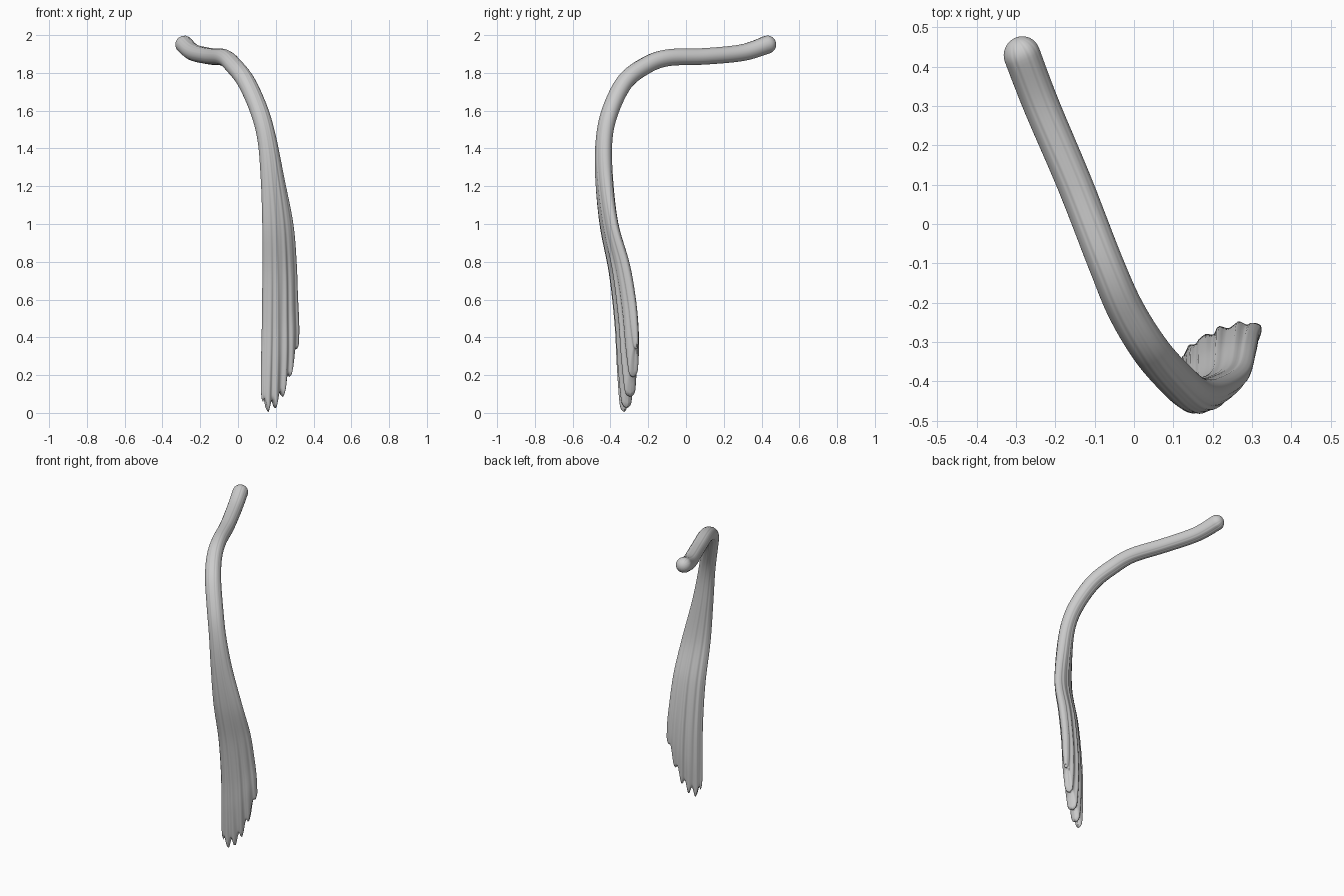
import bpy, bmesh, math
from mathutils import Vector

if "Cube" in bpy.data.objects:
    bpy.data.objects.remove(bpy.data.objects["Cube"])

# Stations along the tail: x, y, z, half width, half thickness, fan amount
STATIONS = [
    (-0.285, 0.430, 1.950, 0.047, 0.047, 0),
    (-0.235, 0.300, 1.908, 0.046, 0.044, 0),
    (-0.150, 0.100, 1.888, 0.045, 0.043, 0),
    (-0.072, -0.100, 1.880, 0.045, 0.044, 0),
    (-0.020, -0.220, 1.835, 0.047, 0.045, 0),
    (0.045, -0.325, 1.750, 0.049, 0.045, 0),
    (0.112, -0.400, 1.600, 0.050, 0.044, 0),
    (0.153, -0.433, 1.450, 0.052, 0.042, 0),
    (0.182, -0.434, 1.250, 0.065, 0.042, 0),
    (0.211, -0.408, 1.000, 0.088, 0.038, 0),
    (0.220, -0.352, 0.750, 0.097, 0.043, 0.15),
    (0.222, -0.320, 0.500, 0.102, 0.043, 0.40),
    (0.223, -0.308, 0.300, 0.108, 0.040, 0.65),
    (0.223, -0.303, 0.150, 0.109, 0.029, 0.90),
    (0.224, -0.301, 0.105, 0.106, 0.020, 0.98),
    (0.225, -0.300, 0.090, 0.100, 0.0, 1.0),
]
AROUND, STEPS = 96, 8
WIDE = Vector((0.92, 0.39, 0)).normalized()


def spline(i, t):
    n = len(STATIONS)
    a, b, c, d = (STATIONS[min(max(i + k, 0), n - 1)] for k in (-1, 0, 1, 2))
    return [0.5 * (2 * q + (r - p) * t + (2 * p - 5 * q + 4 * r - s) * t * t
                   + (3 * q - p - 3 * r + s) * t ** 3)
            for p, q, r, s in zip(a, b, c, d)]


rows = [spline(i, k / STEPS) for i in range(len(STATIONS) - 1) for k in range(STEPS)]
rows.append(list(STATIONS[-1]))

# Rounded tip ahead of the first station
axis = (Vector(STATIONS[0][:3]) - Vector(STATIONS[1][:3])).normalized()
cap = []
for k in range(8, 0, -1):
    a = k / 8.3 * math.pi / 2
    p = Vector(STATIONS[0][:3]) + axis * 0.047 * math.sin(a)
    r = 0.047 * math.cos(a)
    cap.append([*p, r, r, 0])
rows = cap + rows

# Skin the rows, with hair grooves and a scalloped slanting end
bm = bmesh.new()
rings = []
for j, (x, y, z, w, t, f) in enumerate(rows):
    tangent = Vector(rows[min(j + 1, len(rows) - 1)][:3]) - Vector(rows[max(j - 1, 0)][:3])
    thick = tangent.cross(WIDE).normalized()
    flat = min(max((1.5 - z) / 0.9, 0), 1)
    ring = []
    for k in range(AROUND):
        a = 2 * math.pi * k / AROUND
        u = math.cos(a)
        groove = (0.6 * math.cos(13 * a + 0.5) + 0.4 * math.cos(22 * a + 1.2)) * (0.025 + 0.09 * flat)
        lobe = math.cos(2 * math.pi * (u + 0.7) / 0.42)
        p = Vector((x, y, z)) + WIDE * w * u + thick * max(t, 0) * math.sin(a) * (1 + groove + 0.15 * f * lobe)
        p.z += f * (0.17 * u + 0.13 * u * u) - 0.03 * lobe * max(f, 0) ** 5
        ring.append(bm.verts.new(p))
    rings.append(ring)
for r0, r1 in zip(rings, rings[1:]):
    for k in range(AROUND):
        m = (k + 1) % AROUND
        bm.faces.new((r0[k], r0[m], r1[m], r1[k]))
bm.faces.new(rings[0])
bmesh.ops.remove_doubles(bm, verts=rings[-1], dist=0.00005)
bmesh.ops.recalc_face_normals(bm, faces=bm.faces)

mesh = bpy.data.meshes.new("tail")
bm.to_mesh(mesh)
bm.free()
tail = bpy.data.objects.new("tail", mesh)
bpy.context.collection.objects.link(tail)
for poly in mesh.polygons:
    poly.use_smooth = True
